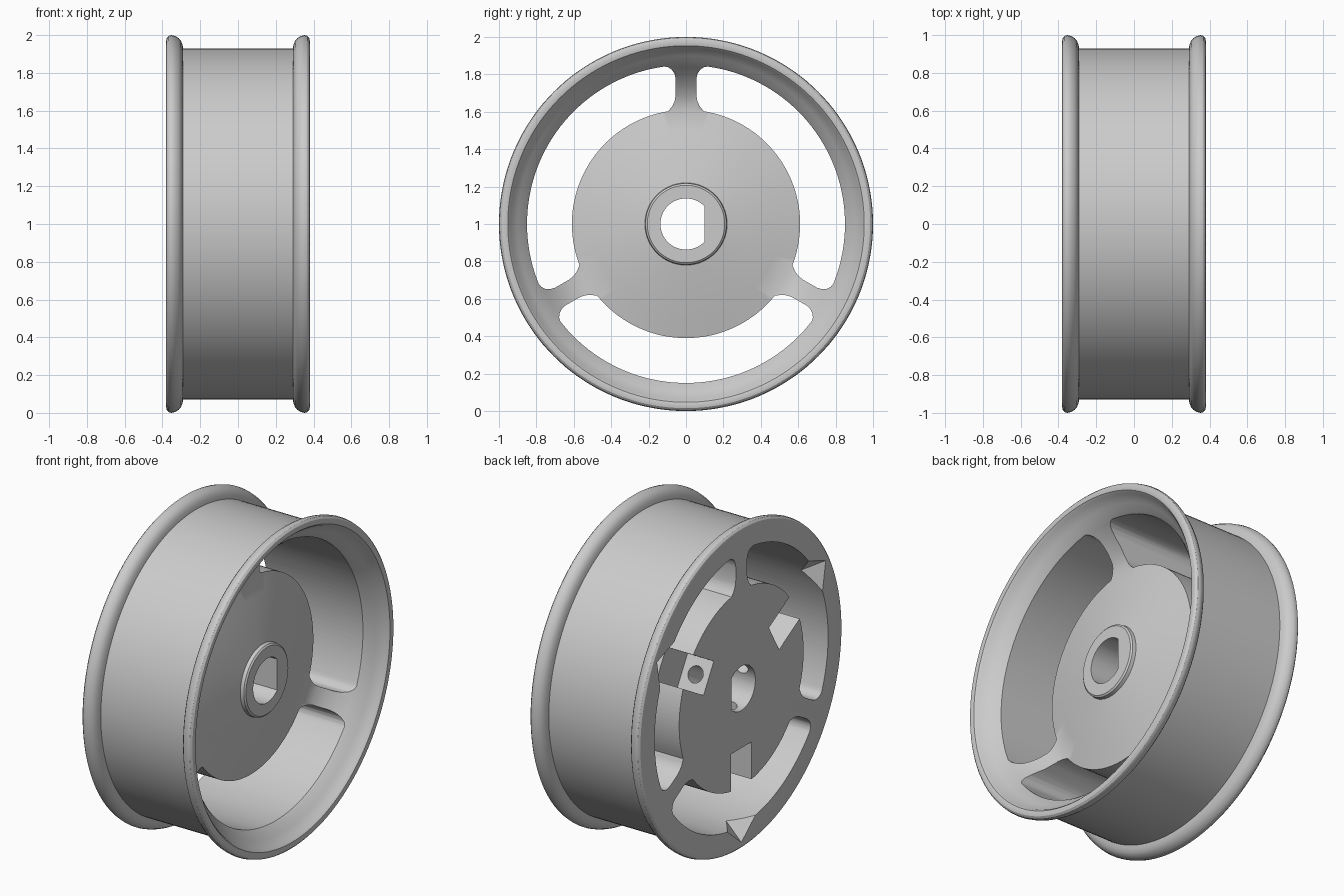
import bpy, bmesh
from math import sin, cos, pi, radians, atan2, hypot
from mathutils import Vector, Matrix

if "Cube" in bpy.data.objects:
    bpy.data.objects.remove(bpy.data.objects["Cube"])

SEG = 144
BACK = -0.38
X = Vector((1, 0, 0))
Y = Vector((0, 1, 0))
Z = Vector((0, 0, 1))
CENTRE = Vector((0, 0, 0))

grey = bpy.data.materials.new("plain_grey")
grey.use_nodes = True
grey.diffuse_color = (0.6, 0.6, 0.6, 1)
grey.node_tree.nodes["Principled BSDF"].inputs["Base Color"].default_value = grey.diffuse_color


def finish(bm, name):
    bmesh.ops.recalc_face_normals(bm, faces=bm.faces[:])
    mesh = bpy.data.meshes.new(name)
    bm.to_mesh(mesh)
    bm.free()
    mesh.materials.append(grey)
    ob = bpy.data.objects.new(name, mesh)
    bpy.context.collection.objects.link(ob)
    return ob


def lathe(name, profile):
    """Closed (radius, x) profile turned around the x axis."""
    bm = bmesh.new()
    rings = [[bm.verts.new((x, r * cos(2 * pi * i / SEG), r * sin(2 * pi * i / SEG)))
              for r, x in profile] for i in range(SEG)]
    n = len(profile)
    for i in range(SEG):
        a, b = rings[i], rings[(i + 1) % SEG]
        for j in range(n):
            k = (j + 1) % n
            bm.faces.new((a[j], a[k], b[k], b[j]))
    return finish(bm, name)


def prism(name, pts, start, end, origin, u, v, d):
    """Flat outline in directions u, v pushed along d."""
    bm = bmesh.new()
    lo, hi = ([bm.verts.new(origin + u * p + v * q + d * t) for p, q in pts]
              for t in (start, end))
    bm.faces.new(lo)
    bm.faces.new(hi)
    for i in range(len(pts)):
        k = (i + 1) % len(pts)
        bm.faces.new((lo[i], lo[k], hi[k], hi[i]))
    ob = finish(bm, name)
    ob.hide_render = True
    return ob


def circle(r, n, cy=0.0):
    return [(r * cos(2 * pi * i / n), cy + r * sin(2 * pi * i / n)) for i in range(n)]


def polar(p):
    return hypot(*p), atan2(p[1], p[0])


# Solid wheel: back, rolled flanges, barrel, dished front, hub and boss
flange = [(0.93, 0.29), (0.95, 0.294), (0.97, 0.302), (0.985, 0.315), (0.996, 0.335),
          (1.0, 0.352), (0.996, 0.367), (0.985, 0.377), (0.97, 0.38)]
dish = [(0.953, 0.376), (0.942, 0.364), (0.935, 0.35), (0.9, 0.315), (0.868, 0.285),
        (0.84, 0.25), (0.8, 0.2), (0.74, 0.145), (0.68, 0.11), (0.61, 0.09)]
boss = [(0.5, 0.115), (0.38, 0.142), (0.22, 0.17), (0.217, 0.192), (0.207, 0.2), (0.05, 0.2)]
profile = [(0.05, BACK)] + [(r, -x) for r, x in reversed(flange)] + flange + dish + boss
wheel = lathe("wheel", profile)

# Window outline: half beside one spoke, mirrored about the window's middle
mid = radians(30)
corner = [(0.14, 0.838), (0.117, 0.842), (0.095, 0.838), (0.075, 0.824), (0.061, 0.803),
          (0.055, 0.775), (0.055, 0.69), (0.06, 0.66), (0.072, 0.632), (0.095, 0.603)]
corner = [polar(p) for p in corner]
steps = 20
outer = [(0.85, mid + (corner[0][1] - mid) * i / steps) for i in range(steps)]
inner = [(0.61, corner[-1][1] + (mid - corner[-1][1]) * i / steps) for i in range(1, steps + 1)]
half = outer + corner + inner
window = half + [(r, 2 * mid - t) for r, t in reversed(half[1:-1])]

cutters = []
for k in range(3):
    turn = 2 * pi * k / 3
    # Window between two spokes
    pts = [(r * cos(t + turn), r * sin(t + turn)) for r, t in window]
    cutters.append(prism("window_cutter", pts, -0.6, 0.6, CENTRE, Y, Z, X))
    # Square pocket in the back of the hub, with a screw hole into the bore
    R = Vector((0, cos(mid + turn), sin(mid + turn)))
    T = Vector((0, -sin(mid + turn), cos(mid + turn)))
    start = R * 0.37 + X * BACK
    pocket = [(-0.1, -0.1), (0.1, -0.1), (0.1, 0.18), (-0.1, 0.18)]
    cutters.append(prism("pocket_cutter", pocket, 0, 0.35, start, T, X, R))
    cutters.append(prism("screw_hole_cutter", circle(0.05, 24, 0.09), -0.27, 0.05,
                         start, T, X, R))
    # Slanted V notch in the back edge of the rim
    notch = [(0, 0), (0.336, 0.2), (-0.336, 0.2)]
    slope = (X - R).normalized()
    cutters.append(prism("rim_notch_cutter", notch, -0.25, 0.25, R * 0.955 + X * BACK,
                         T, -(X + R).normalized(), slope))

# Shaft bore with one flat side
flat = 0.098
edge = (0.137 ** 2 - flat ** 2) ** 0.5
bore = [p for p in circle(0.137, 64) if p[0] < flat]
bore = [(flat, edge)] + bore + [(flat, -edge)]
cutters.append(prism("bore_cutter", bore, -0.7, 0.7, CENTRE, Y, Z, X))

# Cut everything and bake the result
for c in cutters:
    m = wheel.modifiers.new(c.name, "BOOLEAN")
    m.operation = "DIFFERENCE"
    m.solver = "EXACT"
    m.object = c
graph = bpy.context.evaluated_depsgraph_get()
baked = bpy.data.meshes.new_from_object(wheel.evaluated_get(graph))
wheel.modifiers.clear()
wheel.data = baked
for c in cutters:
    bpy.data.objects.remove(c)

# Stand the wheel on the floor
wheel.data.transform(Matrix.Translation(Z))

# Smooth turned surfaces, sharp cut edges
bpy.ops.object.select_all(action="DESELECT")
wheel.select_set(True)
bpy.context.view_layer.objects.active = wheel
bpy.ops.object.shade_smooth_by_angle(angle=radians(30))
